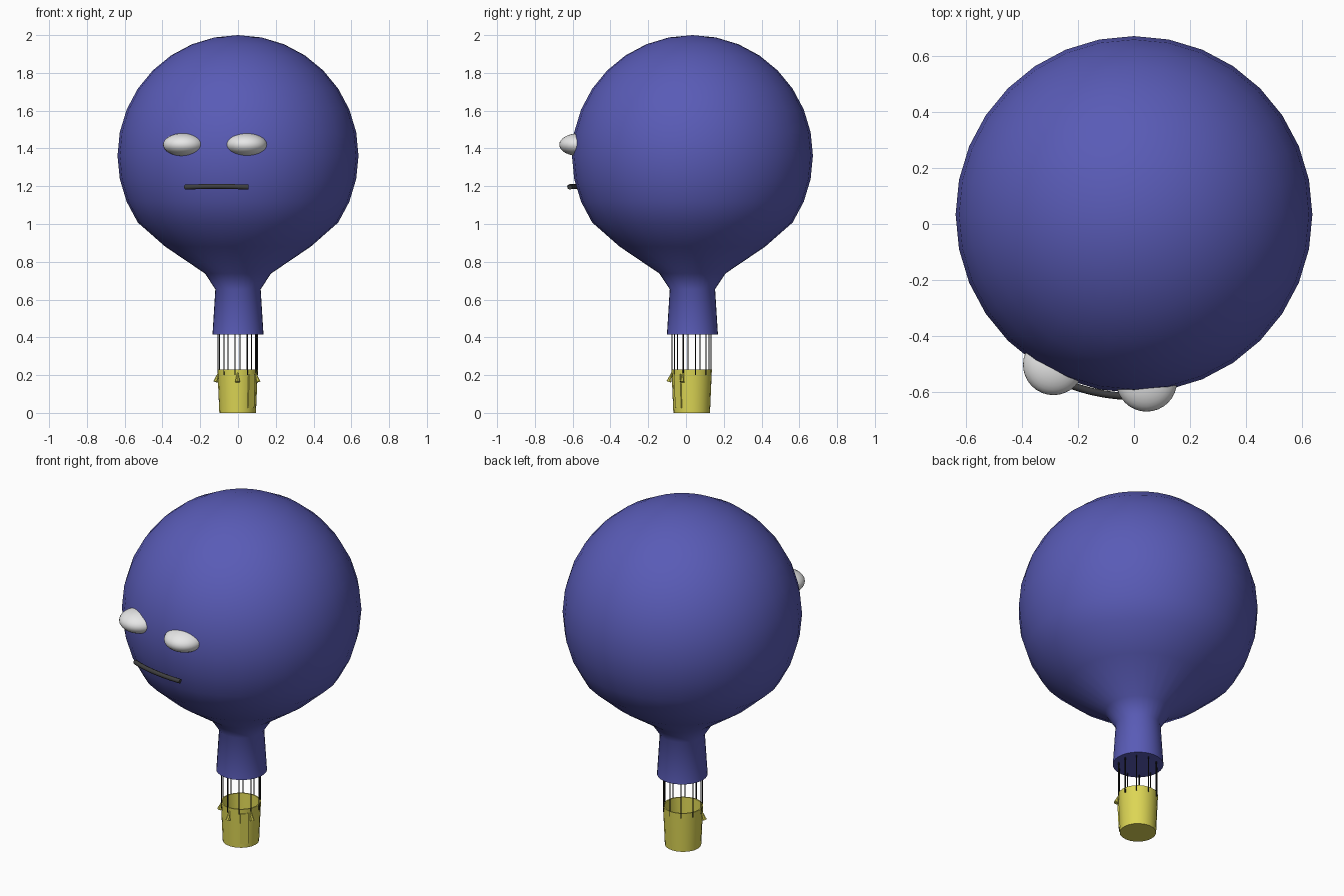
import bpy, bmesh, math
from mathutils import Vector, Matrix

if "Cube" in bpy.data.objects:
    bpy.data.objects.remove(bpy.data.objects["Cube"])

CY = 0.034  # depth of the balloon axis


def material(name, rgb):
    m = bpy.data.materials.new(name)
    m.diffuse_color = (*rgb, 1)
    m.use_nodes = True
    m.node_tree.nodes["Principled BSDF"].inputs["Base Color"].default_value = m.diffuse_color
    return m


BLUE = material("balloon blue", (0.10, 0.105, 0.47))
YELLOW = material("basket yellow", (0.72, 0.67, 0.09))
WHITE = material("eye white", (0.8, 0.8, 0.8))
DARK = material("mouth dark grey", (0.05, 0.05, 0.05))
BLACK = material("rope black", (0.01, 0.01, 0.01))


def finish(name, bm, mat, angle=None):
    bmesh.ops.recalc_face_normals(bm, faces=bm.faces[:])
    me = bpy.data.meshes.new(name)
    bm.to_mesh(me)
    bm.free()
    me.materials.append(mat)
    ob = bpy.data.objects.new(name, me)
    bpy.context.collection.objects.link(ob)
    if angle:
        bpy.ops.object.select_all(action='DESELECT')
        ob.select_set(True)
        bpy.context.view_layer.objects.active = ob
        bpy.ops.object.shade_smooth_by_angle(angle=math.radians(angle))
    return ob


def lathe(name, profile, n, centre, mat, angle):
    """Revolve (radius, z) points; radius 0 makes a pole."""
    bm = bmesh.new()
    rings = []
    for r, z in profile:
        if r == 0:
            rings.append([bm.verts.new((centre[0], centre[1], z))] * n)
        else:
            rings.append([bm.verts.new((centre[0] + r * math.cos(2 * math.pi * i / n),
                                        centre[1] + r * math.sin(2 * math.pi * i / n), z))
                          for i in range(n)])
    for a, b in zip(rings, rings[1:]):
        for i in range(n):
            j = (i + 1) % n
            bm.faces.new(list(dict.fromkeys((a[i], a[j], b[j], b[i]))))
    return finish(name, bm, mat, angle)


def tube(name, pts, radius, mat):
    cu = bpy.data.curves.new(name, 'CURVE')
    cu.dimensions = '3D'
    cu.bevel_depth = radius
    cu.bevel_resolution = 2
    cu.use_fill_caps = True
    sp = cu.splines.new('POLY')
    sp.points.add(len(pts) - 1)
    for p, co in zip(sp.points, pts):
        p.co = (*co, 1)
    cu.materials.append(mat)
    ob = bpy.data.objects.new(name, cu)
    bpy.context.collection.objects.link(ob)


# Balloon envelope: sphere running down into a flared neck
R, CZ = 0.638, 1.362
profile = [(0, 2.0)]
for k in range(1, 12):
    a = math.pi * k / 16
    profile.append((R * math.sin(a), CZ + R * math.cos(a)))
profile += [(0.385, 0.88), (0.175, 0.738), (0.12, 0.655), (0.135, 0.415), (0, 0.415)]
lathe("balloon_envelope", profile, 32, (0, CY), BLUE, 50)

# Eyes: flattened balls sunk in the front
for side, x, y in (("left", -0.288, -0.503), ("right", 0.045, -0.562)):
    bm = bmesh.new()
    bmesh.ops.create_uvsphere(bm, u_segments=32, v_segments=16, radius=1)
    bmesh.ops.transform(bm, verts=bm.verts[:],
                        matrix=Matrix.Translation((x, y, 1.42)) @ Matrix.Diagonal((0.109, 0.109, 0.061, 1)))
    finish(side + "_eye", bm, WHITE, 60)

# Mouth: straight bar following the curve of the balloon
mouth = []
for i in range(13):
    x = -0.28 + 0.335 * i / 12
    mouth.append((x, CY - math.sqrt(0.67 ** 2 - x * x - 0.16 ** 2), 1.195 + 0.004 * math.sin(math.pi * i / 12)))
tube("mouth", mouth, 0.013, DARK)

# Basket: open tapered tub with thin walls
BX, BY = -0.002, 0.03
lathe("basket", [(0, 0), (0.097, 0), (0.107, 0.23), (0.100, 0.23), (0.090, 0.008), (0, 0.008)],
      20, (BX, BY), YELLOW, 30)

# Ropes between basket rim and neck
for i in range(10):
    a = 2 * math.pi * (i + 0.3) / 10
    x, y = BX + 0.106 * math.cos(a), BY + 0.104 * math.sin(a)
    tube("rope_%d" % (i + 1), [(x, y, 0.2), (x, y, 0.425)], 0.003, BLACK)

# Small sandbags hanging outside the rim
for i, deg in enumerate((195, 270, 335)):
    a = math.radians(deg)
    out = Vector((math.cos(a), math.sin(a), 0))
    bm = bmesh.new()
    bmesh.ops.create_cone(bm, cap_ends=True, segments=8, radius1=0.013, radius2=0.003, depth=0.05)
    bmesh.ops.transform(bm, verts=bm.verts[:],
                        matrix=Matrix.Translation(Vector((BX, BY, 0.188)) + out * 0.113)
                        @ Matrix.Rotation(a, 4, 'Z') @ Matrix.Rotation(math.radians(-18), 4, 'Y'))
    finish("sandbag_%d" % (i + 1), bm, YELLOW, 40)

# Door panel on the basket's front right
a = math.radians(-45)
bm = bmesh.new()
bmesh.ops.create_cube(bm, size=1)
bmesh.ops.transform(bm, verts=bm.verts[:],
                    matrix=Matrix.Translation((BX + 0.101 * math.cos(a), BY + 0.101 * math.sin(a), 0.115))
                    @ Matrix.Rotation(a, 4, 'Z') @ Matrix.Rotation(math.radians(2.5), 4, 'Y')
                    @ Matrix.Diagonal((0.009, 0.045, 0.18, 1)))
finish("basket_door", bm, YELLOW)
